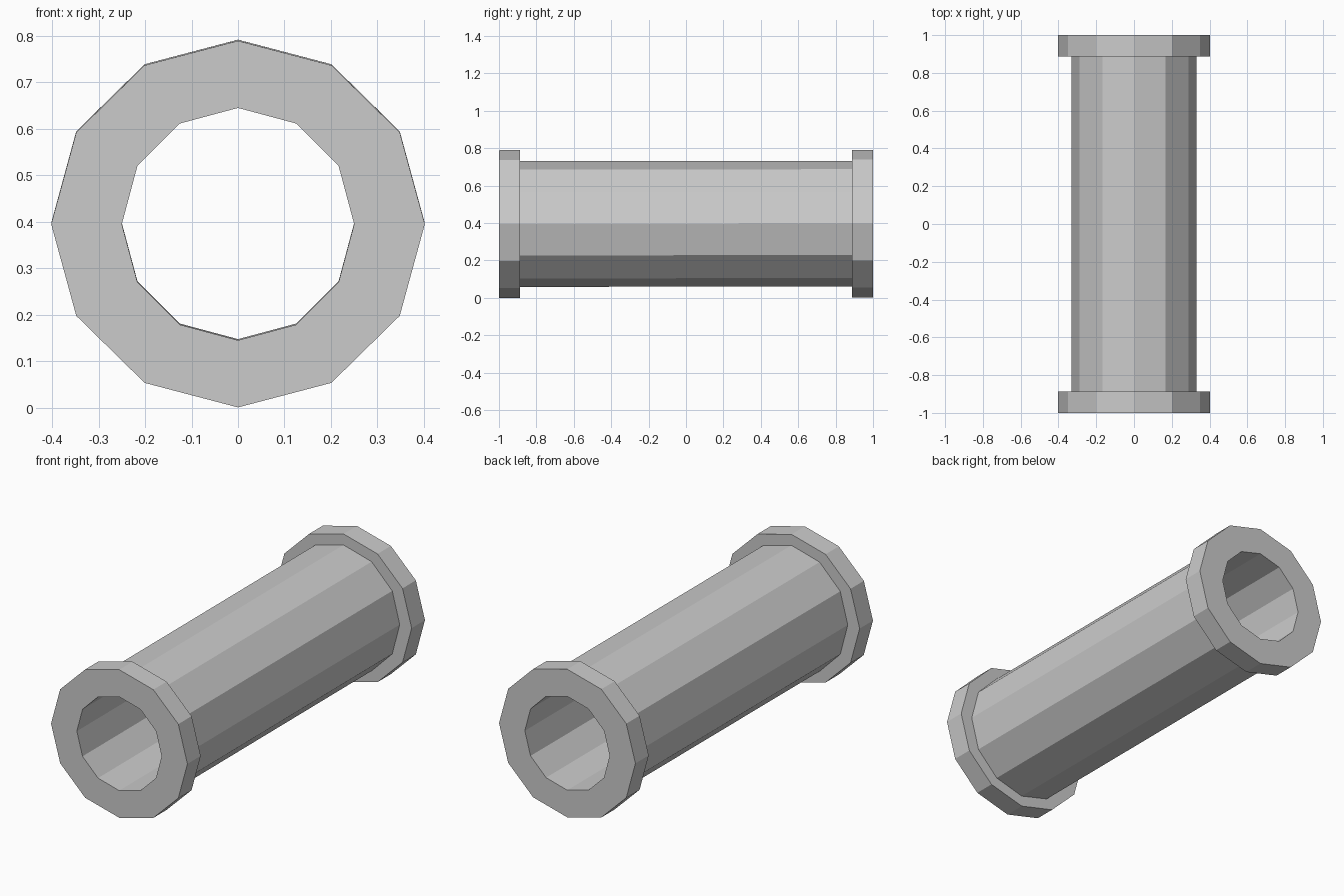
import bpy, bmesh
from math import sin, cos, pi

if "Cube" in bpy.data.objects:
    bpy.data.objects.remove(bpy.data.objects["Cube"])

SIDES = 12
CENTRE_Z, TILT = 0.396, 0.0012   # axis height and its very slight rise to the back

# closed wall profile: (y, x radius, z radius)
FLANGE, BODY, BORE = (0.402, 0.3945), (0.332, 0.336), (0.25, 0.25)
profile = [
    (-1.0, *BORE), (-1.0, *FLANGE), (-0.888, *FLANGE), (-0.888, *BODY),
    (0.888, *BODY), (0.888, *FLANGE), (1.0, *FLANGE), (1.0, *BORE),
]

# flanged pipe: revolve the profile around the y axis
bm = bmesh.new()
rings = []
for y, rx, rz in profile:
    rings.append([bm.verts.new((rx * cos(2 * pi * i / SIDES), y,
                                CENTRE_Z + TILT * y + rz * sin(2 * pi * i / SIDES)))
                  for i in range(SIDES)])
for k, ring in enumerate(rings):
    nxt = rings[(k + 1) % len(rings)]
    for i in range(SIDES):
        j = (i + 1) % SIDES
        bm.faces.new((ring[i], ring[j], nxt[j], nxt[i]))
bmesh.ops.recalc_face_normals(bm, faces=bm.faces)

mesh = bpy.data.meshes.new("flanged_pipe")
bm.to_mesh(mesh)
bm.free()
pipe = bpy.data.objects.new("flanged_pipe", mesh)
bpy.context.collection.objects.link(pipe)
